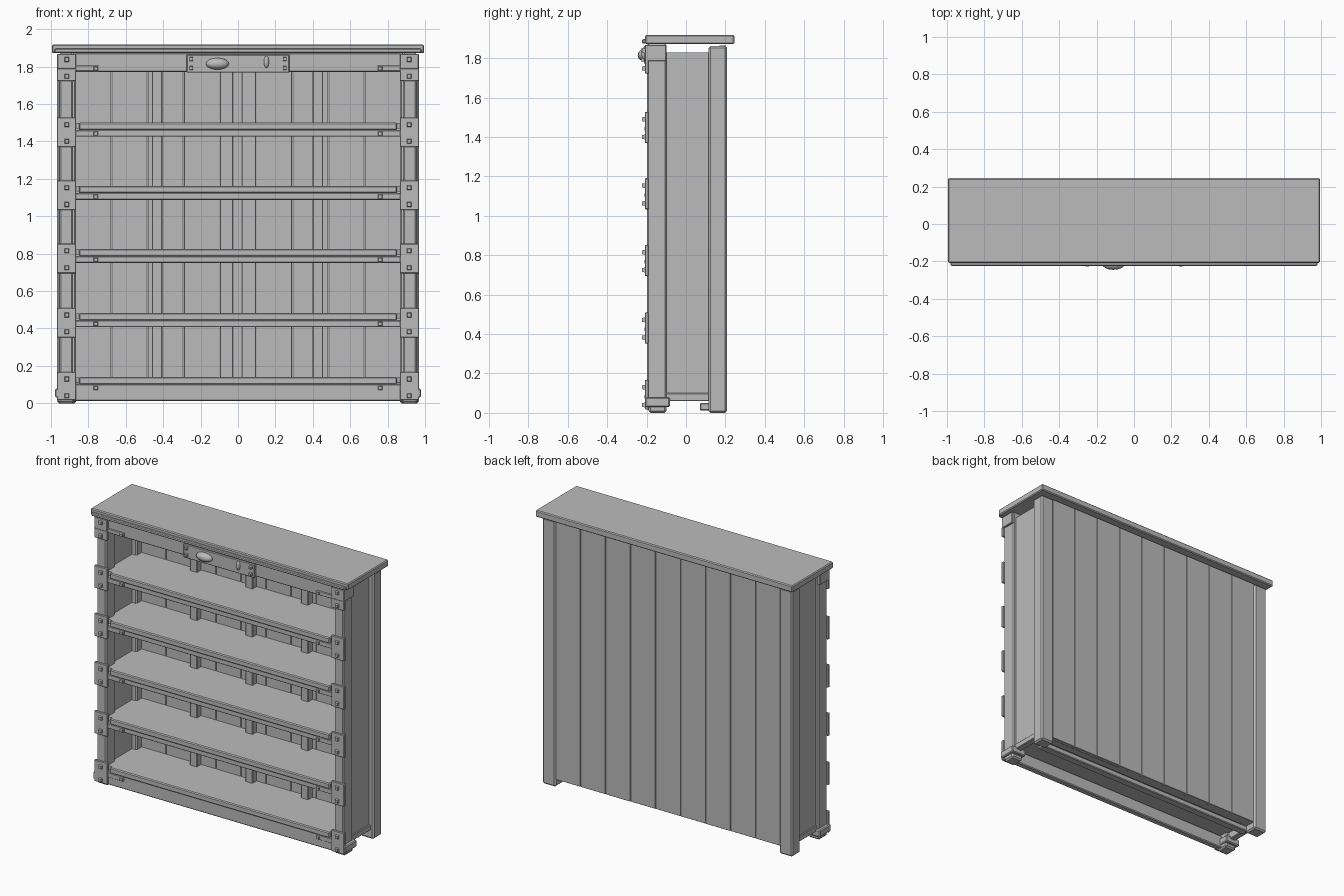
import bpy, bmesh, math, random
from mathutils import Vector

if "Cube" in bpy.data.objects:
    bpy.data.objects.remove(bpy.data.objects["Cube"])

random.seed(4)
grey = bpy.data.materials.new("plain grey")
grey.diffuse_color = (0.5, 0.5, 0.5, 1)
grey.use_nodes = True
grey.node_tree.nodes["Principled BSDF"].inputs["Base Color"].default_value = grey.diffuse_color


def finish(name, bm, bevel=0.0):
    me = bpy.data.meshes.new(name)
    bm.to_mesh(me)
    bm.free()
    ob = bpy.data.objects.new(name, me)
    bpy.context.collection.objects.link(ob)
    me.materials.append(grey)
    if bevel:
        m = ob.modifiers.new("Bevel", 'BEVEL')
        m.width = bevel
        m.segments = 1
        m.limit_method = 'ANGLE'
    return ob


def box(name, x, y, z, bevel=0.004, taper=1.0):
    """Box from (min, max) ranges; taper shrinks the front (-y) face."""
    bm = bmesh.new()
    bmesh.ops.create_cube(bm, size=1)
    mid = Vector([(a + b) / 2 for a, b in (x, y, z)])
    size = Vector([b - a for a, b in (x, y, z)])
    for v in bm.verts:
        t = taper if v.co.y < 0 else 1
        v.co = Vector((v.co.x * size.x * t, v.co.y * size.y, v.co.z * size.z * t)) + mid
    return finish(name, bm, bevel)


def pair(name, x, y, z, bevel=0.004, taper=1.0):
    """The same box on the right and left side."""
    box(name + "_right", x, y, z, bevel, taper)
    box(name + "_left", (-x[1], -x[0]), y, z, bevel, taper)


def nail(name, x, y, z, s=0.013, depth=0.014):
    """Square nail head, standing out from the plane y, on both sides."""
    pair(name, (x - s, x + s), (y - depth, y + 0.004), (z - s, z + s), 0, 0.75)


# Top slab with front moulding
box("top_slab", (-0.995, 0.995), (-0.208, 0.245), (1.872, 1.918), 0.006)
box("top_moulding", (-0.98, 0.98), (-0.224, -0.19), (1.874, 1.896), 0.005)

# Posts, side panels and rails
pair("front_post", (0.882, 0.955), (-0.198, -0.098), (0.02, 1.873), 0.008)
pair("rear_post", (0.865, 0.967), (0.115, 0.208), (0.0, 1.862), 0.01)
pair("side_panel", (0.90, 0.935), (-0.11, 0.125), (0.09, 1.83), 0)
pair("side_lower_rail", (0.90, 0.945), (-0.11, 0.125), (0.06, 0.10))

# Front feet with collars
pair("front_foot", (0.875, 0.962), (-0.19, -0.10), (0.0, 0.04), 0.01)
pair("foot_collar", (0.866, 0.978), (-0.208, -0.082), (0.03, 0.078), 0.006)

# Back planks
count, half = 9, 0.87
step = 2 * half / count
for i in range(count):
    x0 = -half + i * step
    dy = random.uniform(-0.002, 0.002)
    box(f"back_plank_{i + 1}", (x0 + 0.0015, x0 + step - 0.0015),
        (0.172 + dy, 0.198 + dy), (0.05, 1.865), 0.0015)

# Upright battens inside the back
for i, x in enumerate((-0.433, -0.003, 0.427)):
    box(f"back_batten_{i + 1}", (x - 0.028, x + 0.028), (0.125, 0.176), (0.12, 1.86))

# Shelves with lip, rail, brackets and nails
for i, top in enumerate((0.14, 0.482, 0.825, 1.163, 1.50)):
    n = f"_{i + 1}"
    box("shelf" + n, (-0.90, 0.90), (-0.18, 0.174), (top - 0.03, top - 0.002), 0)
    box("shelf_lip" + n, (-0.85, 0.85), (-0.203, -0.17), (top - 0.04, top), 0.006)
    box("shelf_rail" + n, (-0.885, 0.885), (-0.192, -0.16), (top - 0.075, top - 0.038))
    pair("bracket_arm" + n, (0.745, 0.87), (-0.199, -0.18), (top - 0.073, top - 0.041), 0.002)
    nail("arm_nail" + n, 0.76, -0.199, top - 0.058, 0.012, 0.012)
    low = top - 0.13 if i else 0.018
    pair("post_bracket" + n, (0.866, 0.967), (-0.209, -0.19), (low, top + 0.028), 0.003)
    nail("upper_nail" + n, 0.915, -0.209, top - 0.01)
    nail("lower_nail" + n, 0.915, -0.209, top - 0.1)

# Bottom skirts at the front and rear
box("front_skirt", (-0.885, 0.885), (-0.194, -0.15), (0.012, 0.104), 0.006)
box("rear_skirt", (-0.88, 0.88), (0.07, 0.125), (0.012, 0.05), 0.005)
box("rear_floor_rail", (-0.88, 0.88), (0.12, 0.176), (0.05, 0.112), 0.003)

# Header with corner brackets
box("header", (-0.885, 0.885), (-0.192, -0.15), (1.772, 1.873), 0.005)
pair("header_bracket", (0.866, 0.967), (-0.209, -0.10), (1.785, 1.868), 0.004)
pair("header_bracket_tail", (0.866, 0.967), (-0.209, -0.19), (1.722, 1.79), 0.003)
pair("header_arm", (0.745, 0.87), (-0.199, -0.18), (1.777, 1.805), 0.002)
nail("header_arm_nail", 0.76, -0.199, 1.79, 0.012, 0.012)
nail("header_upper_nail", 0.915, -0.209, 1.838)
nail("header_lower_nail", 0.915, -0.209, 1.748)

# Centre plate with nails, oval boss and upright spindle
box("centre_plate", (-0.275, 0.275), (-0.212, -0.18), (1.768, 1.864), 0.004)
nail("plate_upper_nail", 0.25, -0.212, 1.84, 0.011, 0.016)
nail("plate_lower_nail", 0.25, -0.212, 1.792, 0.011, 0.016)


def oval(name, x, z, rx, ry, rz, y=-0.212):
    bm = bmesh.new()
    bmesh.ops.create_uvsphere(bm, u_segments=16, v_segments=8, radius=1)
    for v in bm.verts:
        v.co = Vector((x + v.co.x * rx, y + v.co.y * ry, z + v.co.z * rz))
    for f in bm.faces:
        f.smooth = True
    finish(name, bm)


oval("oval_boss", -0.11, 1.815, 0.062, 0.033, 0.031)
oval("plate_spindle", 0.152, 1.825, 0.014, 0.014, 0.032)
